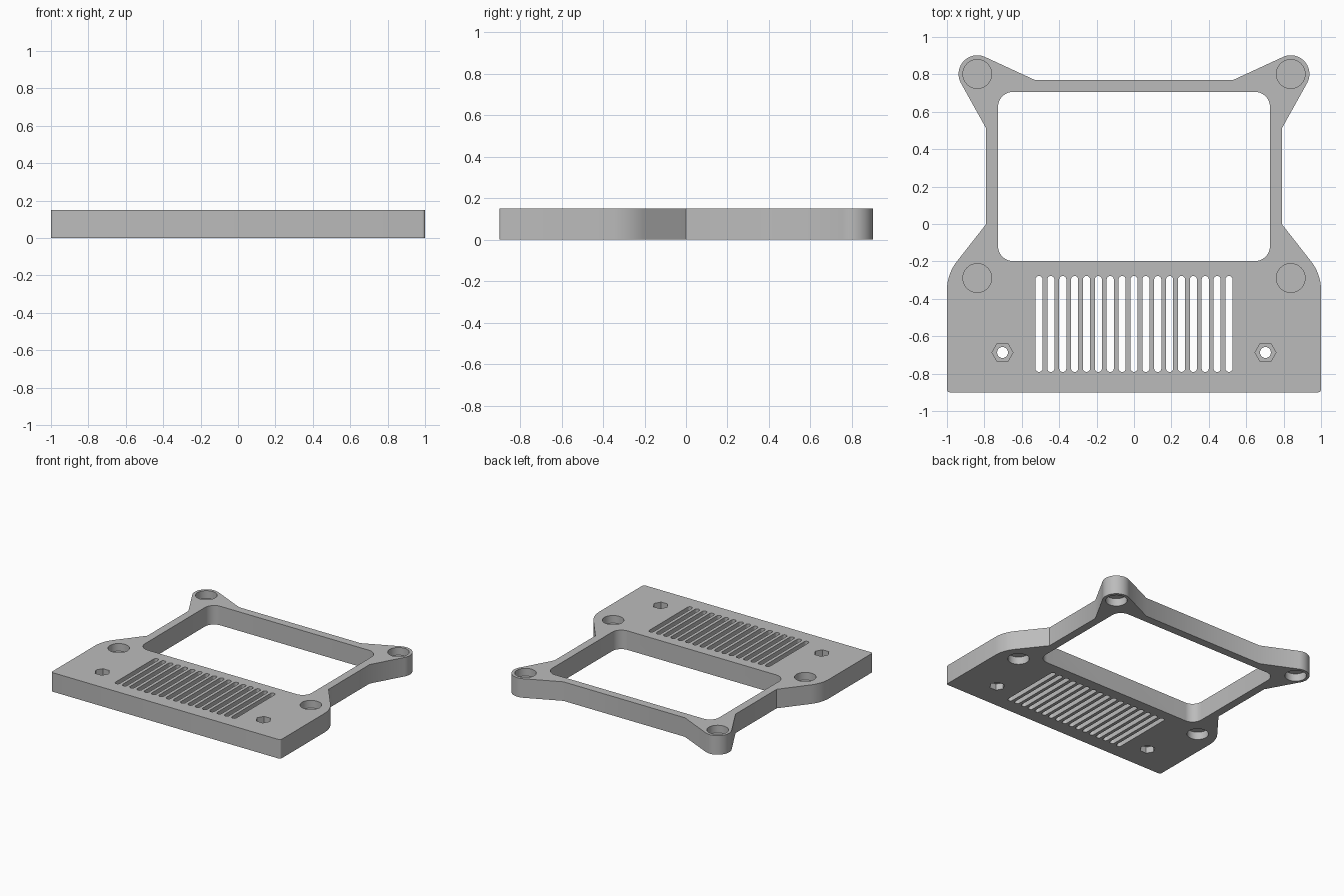
import bpy, bmesh
from math import pi, cos, sin, atan2, acos, hypot, radians

if "Cube" in bpy.data.objects:
    bpy.data.objects.remove(bpy.data.objects["Cube"], do_unlink=True)

T = 0.15            # plate thickness
EAR, EAR_R = (0.838, 0.802), 0.1


def arc(cx, cy, r, a0, a1, n):
    return [(cx + r * cos(a0 + (a1 - a0) * i / n), cy + r * sin(a0 + (a1 - a0) * i / n))
            for i in range(n + 1)]


def tangent_angle(p, c, r, side):
    """Angle on circle c of the tangent point of a line from p."""
    dx, dy = p[0] - c[0], p[1] - c[1]
    return atan2(dy, dx) + side * acos(r / hypot(dx, dy))


def ring(cx, cy, r, n=40):
    return arc(cx, cy, r, 0, 2 * pi, n)[:-1]


def rounded_box(x0, x1, y0, y1, r, n):
    corners = [(x1 - r, y0 + r, -pi / 2), (x1 - r, y1 - r, 0),
               (x0 + r, y1 - r, pi / 2), (x0 + r, y0 + r, pi)]
    return [p for cx, cy, a in corners for p in arc(cx, cy, r, a, a + pi / 2, n)]


def prism(bm, pts, z0, z1):
    low = [bm.verts.new((x, y, z0)) for x, y in pts]
    high = [bm.verts.new((x, y, z1)) for x, y in pts]
    bm.faces.new(low[::-1])
    bm.faces.new(high)
    for i in range(len(pts)):
        j = (i + 1) % len(pts)
        bm.faces.new((low[i], low[j], high[j], high[i]))


def make_object(name, shapes):
    bm = bmesh.new()
    for pts, z0, z1 in shapes:
        prism(bm, pts, z0, z1)
    bmesh.ops.remove_doubles(bm, verts=bm.verts, dist=1e-5)
    bmesh.ops.recalc_face_normals(bm, faces=bm.faces)
    me = bpy.data.meshes.new(name)
    bm.to_mesh(me)
    bm.free()
    ob = bpy.data.objects.new(name, me)
    bpy.context.collection.objects.link(ob)
    return ob


# Outer outline: right half, then mirrored
waist_top, bar_end = (0.79, 0.51), (0.53, 0.77)
a0 = tangent_angle(waist_top, EAR, EAR_R, 1)
a1 = tangent_angle(bar_end, EAR, EAR_R, -1)
while a0 > pi / 2:
    a0 -= 2 * pi
while a1 < a0:
    a1 += 2 * pi
half = arc(0.985, -0.885, 0.015, -pi / 2, 0, 4)
half += arc(0.75, -0.354, 0.25, 0, radians(38), 14)
half += [(0.79, 0), waist_top]
half += arc(*EAR, EAR_R, a0, a1, 28)
half += [bar_end]
outline = half + [(-x, y) for x, y in reversed(half)]
plate = make_object("mounting_plate", [(outline, 0, T)])

# Window, vent slots, round pockets and hexagonal nut pockets
lo, hi = -0.05, T + 0.05
cuts = [(rounded_box(-0.727, 0.727, -0.198, 0.706, 0.08, 10), lo, hi)]
for i in range(-8, 9):
    x = i * 0.0635
    cuts.append((rounded_box(x - 0.019, x + 0.019, -0.791, -0.278, 0.0185, 5), lo, hi))
bolts = []
for s in (-1, 1):
    for cx, cy, r, n, depth in ((0.838, 0.802, 0.077, 40, 0.06),
                                (0.838, -0.289, 0.077, 40, 0.06),
                                (0.703, -0.687, 0.056, 6, 0.05)):
        pts = ring(s * cx, cy, r, n)
        cuts += [(pts, T - depth, hi), (pts, lo, depth)]
    bolts.append((ring(s * 0.703, -0.687, 0.029, 24), lo, hi))

bpy.context.view_layer.objects.active = plate
for name, shapes in (("pocket_cutter", cuts), ("bolt_hole_cutter", bolts)):
    cutter = make_object(name, shapes)
    cutter.hide_render = True
    mod = plate.modifiers.new(name, 'BOOLEAN')
    mod.operation = 'DIFFERENCE'
    mod.solver = 'EXACT'
    mod.object = cutter
    bpy.ops.object.modifier_apply(modifier=name)
    bpy.data.objects.remove(cutter, do_unlink=True)

# Plain grey finish
grey = bpy.data.materials.new("plain_grey")
grey.use_nodes = True
colour = (0.5, 0.5, 0.5, 1)
grey.diffuse_color = colour
grey.node_tree.nodes["Principled BSDF"].inputs["Base Color"].default_value = colour
plate.data.materials.clear()
plate.data.materials.append(grey)

bpy.ops.object.select_all(action='DESELECT')
plate.select_set(True)
bpy.ops.object.shade_smooth_by_angle(angle=radians(30))
